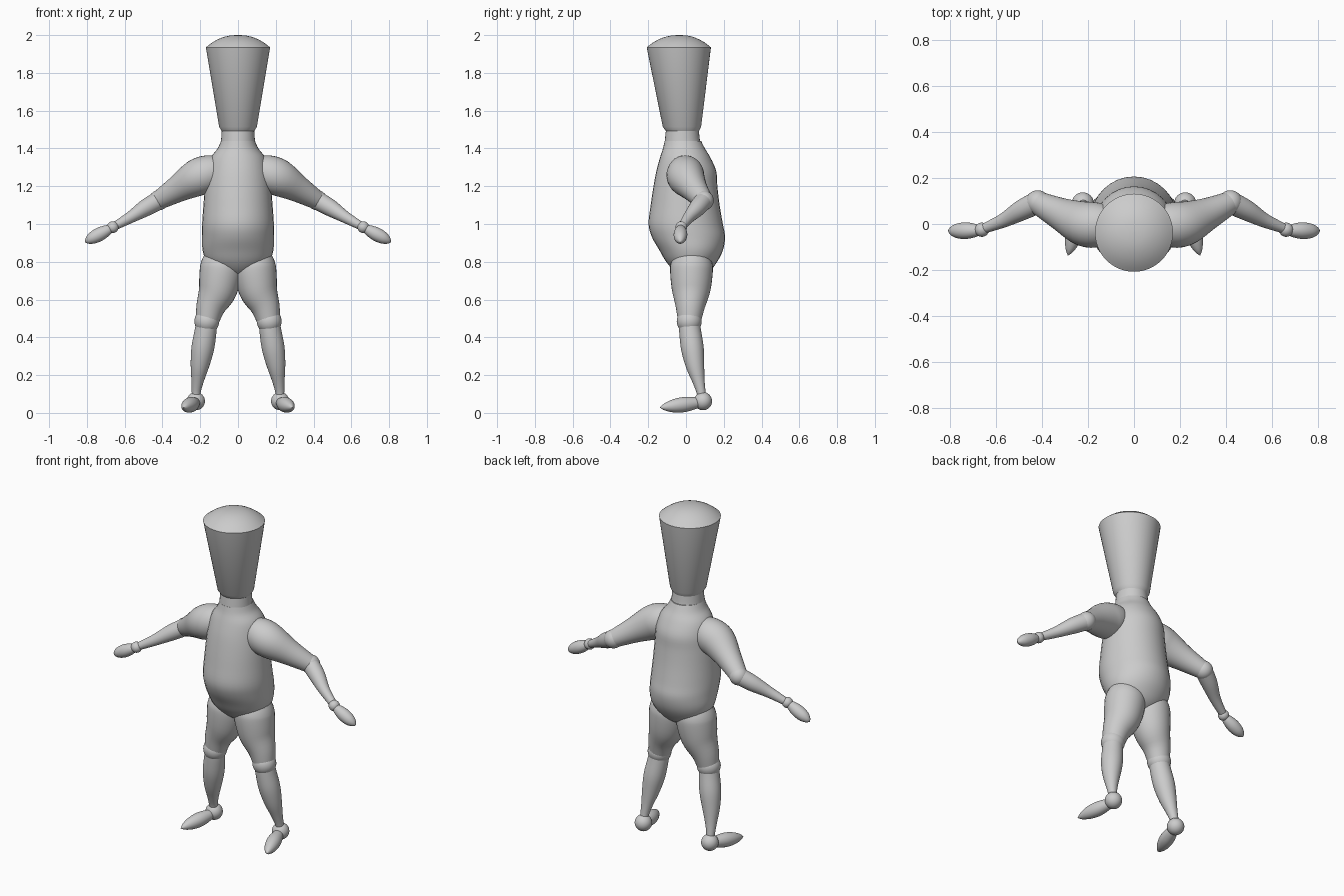
import bpy, bmesh, math
from mathutils import Vector

if "Cube" in bpy.data.objects:
    bpy.data.objects.remove(bpy.data.objects["Cube"])


def spline(a, b, c, d, t):
    """Catmull-Rom blend of four values."""
    return 0.5 * (2*b + (c - a)*t + (2*a - 5*b + 4*c - d)*t*t + (3*b - a - 3*c + d)*t**3)


def loft(name, rows, steps=4, flat=False, mirror=False, sides=32):
    """Rows of (x, y, z, rx, ry): round sections skinned along a path, ends closed."""
    dense = []
    for i in range(len(rows) - 1):
        q = [rows[max(i-1, 0)], rows[i], rows[i+1], rows[min(i+2, len(rows)-1)]]
        for s in range(steps):
            dense.append([spline(*v, s/steps) for v in zip(*q)])
    dense.append(list(rows[-1]))
    bm = bmesh.new()
    rings = []
    for i, r in enumerate(dense):
        u, v = Vector((1, 0, 0)), Vector((0, 1, 0))
        if not flat:
            a, b = dense[max(i-1, 0)], dense[min(i+1, len(dense)-1)]
            axis = (Vector(b[:3]) - Vector(a[:3])).normalized()
            ref = Vector((0, 1, 0)) if abs(axis.y) < 0.7 else Vector((0, 0, 1))
            u = ref.cross(axis).normalized()
            v = axis.cross(u)
        ring = []
        for k in range(sides):
            t = 2 * math.pi * k / sides
            ring.append(bm.verts.new(Vector(r[:3]) + u*max(r[3], .001)*math.cos(t)
                                     + v*max(r[4], .001)*math.sin(t)))
        rings.append(ring)
    for a, b in zip(rings, rings[1:]):
        for k in range(sides):
            n = (k + 1) % sides
            bm.faces.new((a[k], a[n], b[n], b[k]))
    bm.faces.new(rings[0][::-1])
    bm.faces.new(rings[-1])
    return finish(name, bm, mirror)


def ball(name, centre, r):
    bm = bmesh.new()
    bmesh.ops.create_uvsphere(bm, u_segments=32, v_segments=16, radius=r)
    bmesh.ops.translate(bm, verts=bm.verts, vec=centre)
    return finish(name, bm, True)


def finish(name, bm, mirror):
    bmesh.ops.recalc_face_normals(bm, faces=bm.faces)
    me = bpy.data.meshes.new(name)
    bm.to_mesh(me)
    bm.free()
    me.shade_smooth()
    me.set_sharp_from_angle(angle=math.radians(40))
    ob = bpy.data.objects.new(name, me)
    bpy.context.collection.objects.link(ob)
    if mirror:
        ob.modifiers.new("mirror", 'MIRROR')
    return ob


def span(z, rx, front, back):
    return (0, (front + back)/2, z, rx, (back - front)/2)


def bone(*pts):
    return [(x, y, z, r, r) for x, y, z, r in pts]


# Torso with round belly, up to the neck base
loft("torso", [span(.71, .03, 0, .06), span(.75, .11, -.06, .125), span(.80, .165, -.105, .165),
               span(.86, .187, -.14, .195), span(.93, .19, -.18, .207), span(1.0, .19, -.198, .195),
               span(1.1, .183, -.187, .178), span(1.2, .175, -.172, .166), span(1.28, .165, -.157, .16),
               span(1.35, .145, -.138, .13), span(1.40, .108, -.122, .10), span(1.44, .09, -.113, .08)],
     flat=True)
# Neck
loft("neck", [span(1.40, .095, -.115, .085), span(1.44, .09, -.112, .074),
              span(1.51, .085, -.105, .067)], flat=True)
# Flaring head with a sharp rim and low dome
loft("head", [span(1.49, .085, -.105, .068), span(1.515, .10, -.123, .08),
              span(1.935, .17, -.208, .132)], steps=1, flat=True, sides=48)
loft("head_dome", [(0, -.038, 1.935, .17, .17), (0, -.038, 1.962, .135, .135),
                   (0, -.037, 1.985, .09, .09), (0, -.036, 1.997, .045, .045),
                   (0, -.036, 2.0, .002, .002)], steps=2, flat=True, sides=48)

# Arms
loft("upper_arm", bone((.09, -.01, 1.285, .075), (.15, -.005, 1.27, .096), (.22, .002, 1.243, .098),
                       (.32, .044, 1.185, .071), (.42, .093, 1.125, .05)), mirror=True)
ball("elbow", (.42, .094, 1.125), .053)
loft("forearm", bone((.42, .094, 1.125, .049), (.49, .06, 1.085, .045), (.57, .015, 1.035, .031),
                     (.66, -.022, .985, .021)), mirror=True)
ball("wrist", (.663, -.025, .983), .031)
loft("hand", bone((.665, -.026, .982, .015), (.69, -.028, .968, .028), (.73, -.029, .947, .036),
                  (.77, -.03, .926, .032), (.797, -.03, .911, .018), (.81, -.03, .904, .001)),
     mirror=True)

# Legs
loft("thigh", bone((.085, .03, .86, .08), (.087, .03, .80, .107), (.09, .029, .75, .113),
                   (.108, .027, .65, .102), (.145, .022, .56, .077), (.163, .018, .48, .06)),
     mirror=True)
ball("knee", (.165, .017, .485), .066)
loft("shin", bone((.165, .017, .485, .055), (.172, .022, .43, .058), (.187, .034, .34, .06),
                  (.202, .048, .25, .049), (.214, .066, .17, .033), (.221, .08, .11, .024),
                  (.222, .088, .06, .022)), mirror=True)
ball("ankle", (.223, .09, .062), .048)
loft("foot", bone((.224, .085, .058, .02), (.232, .05, .052, .031), (.249, -.01, .044, .04),
                  (.266, -.065, .037, .035), (.28, -.112, .031, .019), (.288, -.137, .028, .001)),
     mirror=True)
